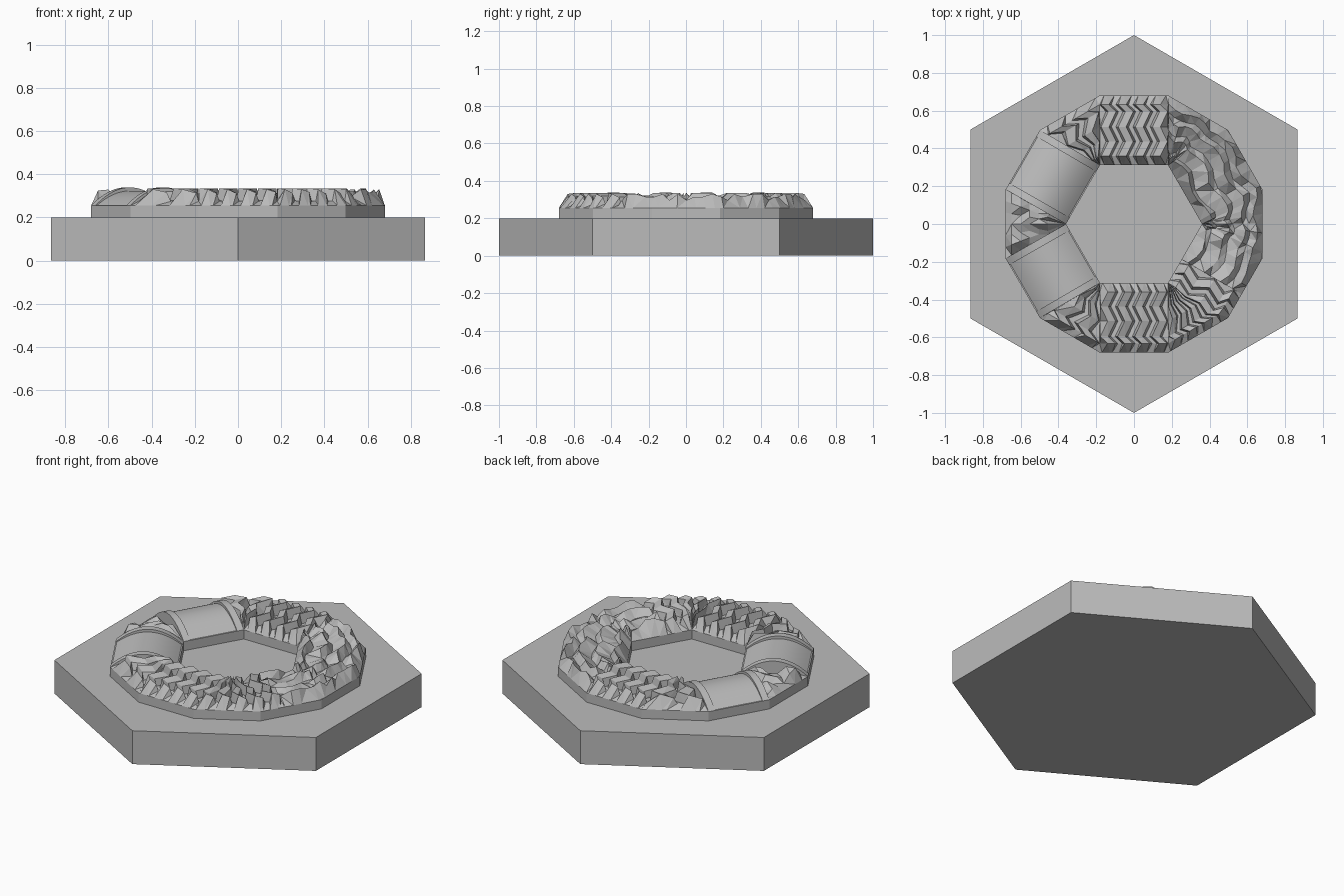
import bpy, bmesh, math, random
from mathutils import Vector

random.seed(4)
cube = bpy.data.objects.get("Cube")
if cube:
    bpy.data.objects.remove(cube)

stone = bpy.data.materials.new("stone_grey")
stone.use_nodes = True
GREY = (0.5, 0.5, 0.5, 1)
stone.diffuse_color = GREY
stone.node_tree.nodes["Principled BSDF"].inputs["Base Color"].default_value = GREY

BASE_TOP, SLAB_TOP, CREST = 0.2, 0.255, 0.08


def finish(bm, name, smooth=False):
    bmesh.ops.recalc_face_normals(bm, faces=bm.faces)
    mesh = bpy.data.meshes.new(name)
    bm.to_mesh(mesh)
    bm.free()
    mesh.materials.append(stone)
    obj = bpy.data.objects.new(name, mesh)
    bpy.context.collection.objects.link(obj)
    if smooth:
        bpy.ops.object.select_all(action="DESELECT")
        obj.select_set(True)
        bpy.context.view_layer.objects.active = obj
        bpy.ops.object.shade_smooth_by_angle(angle=math.radians(30))
    return obj


def polar(r, deg, z=0):
    a = math.radians(deg)
    return Vector((r * math.cos(a), r * math.sin(a), z))


def station(k):
    """Matching points of the inner hexagon and the outer twelve-sided edge."""
    deg = 15 + 30 * k
    return polar(0.36, 60 * round(deg / 60)), polar(0.704, deg)


def place(s, v, h):
    """Point on the ring: s counts along its sides, v runs inside to outside."""
    k = math.floor(s)
    (i0, o0), (i1, o1) = station(k), station(k + 1)
    p = i0.lerp(i1, s - k).lerp(o0.lerp(o1, s - k), v)
    p.z = h
    return p


def prism(name, points, depth, smooth=False):
    bm = bmesh.new()
    face = bm.faces.new([bm.verts.new(p) for p in points])
    ext = bmesh.ops.extrude_face_region(bm, geom=[face], use_keep_orig=True)
    moved = [e for e in ext["geom"] if isinstance(e, bmesh.types.BMVert)]
    bmesh.ops.translate(bm, vec=depth, verts=moved)
    return finish(bm, name, smooth)


def terrain(name, columns, rows, shape):
    """Patch over the ring; shape gives s, v and height for each grid point."""
    bm = bmesh.new()
    grid = [[bm.verts.new(place(*shape(i, s, j, v))) for j, v in enumerate(rows)]
            for i, s in enumerate(columns)]
    for a, b in zip(grid, grid[1:]):
        for j in range(len(rows) - 1):
            bm.faces.new((a[j], a[j + 1], b[j + 1], b[j]))
    bmesh.ops.remove_doubles(bm, verts=bm.verts, dist=0.0005)
    bmesh.ops.triangulate(bm, faces=bm.faces)
    return finish(bm, name)


# Hexagonal base
prism("hexagon_base", [polar(1, 30 + 60 * k) for k in range(6)], (0, 0, BASE_TOP))

# Ring slab with a hexagonal opening
bm = bmesh.new()
loops = []
for k in range(12):
    inner, outer = station(k)
    loops.append([bm.verts.new((p.x, p.y, z)) for p, z in
                  ((inner, BASE_TOP), (inner, SLAB_TOP), (outer, SLAB_TOP), (outer, BASE_TOP))])
for k in range(12):
    a, b = loops[k], loops[(k + 1) % 12]
    for j in range(3):
        bm.faces.new((a[j], a[j + 1], b[j + 1], b[j]))
bmesh.ops.remove_doubles(bm, verts=bm.verts, dist=0.0005)
finish(bm, "ring_slab")


# Arched tunnels with raised end bands
def arch(name, s0, s1, height, inset):
    steps = 20
    points = []
    for n in range(steps + 1):
        t = 2 * n / steps - 1
        points.append(place(s0, 0.5 + t * (0.5 - inset), SLAB_TOP + height * (1 - t * t)))
    depth = place(s1, 0.5, 0) - place(s0, 0.5, 0)
    prism(name, points, depth, True)


for side, k in (("back", 4), ("front", 6)):
    arch(side + "_tunnel", k + 0.1, k + 0.9, 0.068, 0.02)
    arch(side + "_tunnel_first_band", k, k + 0.11, CREST + 0.004, 0)
    arch(side + "_tunnel_second_band", k + 0.89, k + 0.999, CREST + 0.004, 0)


# Rows of zigzag blocks on the back and front of the ring
ROWS = [0, 0.13, 0.34, 0.55, 0.77, 0.87, 1]
TOOTH = ((0, 0.3), (0.14, 1), (0.6, 0.85), (0.74, 0.3))


def zigzag(first, last, teeth):
    size = (last - first) / teeth
    columns, levels = [], []
    for n in range(teeth):
        for t, level in TOOTH:
            columns.append(first + (n + t) * size)
            levels.append(level)
    columns.append(last)
    levels.append(0.3)

    def shape(i, s, j, v):
        if j in (0, len(ROWS) - 1):
            return s, v, SLAB_TOP
        dome = min(1, 6.5 * min(v, 1 - v) + 0.1)
        level = levels[i] * random.uniform(0.85, 1) if levels[i] < 1 else 1
        if 0 < i < len(columns) - 1:
            s += size * (0.32 if j % 2 else -0.1)
            s = min(max(s, first), last - 0.001)
        return s, v, SLAB_TOP + CREST * level * dome

    return columns, shape


for name, first, last, teeth in (("back_zigzag_blocks", 2, 3, 4),
                                 ("back_corner_blocks", 3, 4, 2),
                                 ("front_zigzag_blocks", 8, 9, 4),
                                 ("front_corner_blocks", 7, 8, 2),
                                 ("front_left_blocks", 9, 10.4, 5)):
    columns, shape = zigzag(first, last, teeth)
    terrain(name, columns, ROWS, shape)

# Long rocky ridges around the left side of the ring
RIDGE_ROWS = [0, 0.14, 0.2, 0.42, 0.5, 0.68, 0.76, 0.88, 1]
CREST_ROWS = (1, 3, 5, 7)


def ridge(i, s, j, v):
    if j in (0, len(RIDGE_ROWS) - 1):
        return s, v, SLAB_TOP
    dome = min(1, 7 * min(v, 1 - v) + 0.1)
    wave = 0.045 * math.sin(s * 9) + random.uniform(-0.015, 0.015)
    if j in CREST_ROWS:
        level = random.choice((1, 1, 0.8, 0.55))
    else:
        level = random.uniform(0.25, 0.5)
    return s, v + wave, SLAB_TOP + CREST * level * dome


terrain("left_rock_ridges", [10.4 + n * 3.6 / 26 for n in range(26)] + [13.999],
        RIDGE_ROWS, ridge)


# Small rock cluster in the gap between the tunnels
def cluster(i, s, j, v):
    edge = i in (0, 6) or j in (0, 6)
    level = 0.1 if edge else random.uniform(0.2, 0.95)
    return s, v, SLAB_TOP + CREST * (0 if j in (0, 6) else level)


terrain("right_rock_cluster", [5.001 + n * 0.998 / 6 for n in range(7)],
        [0, 0.3, 0.45, 0.6, 0.75, 0.9, 1], cluster)
